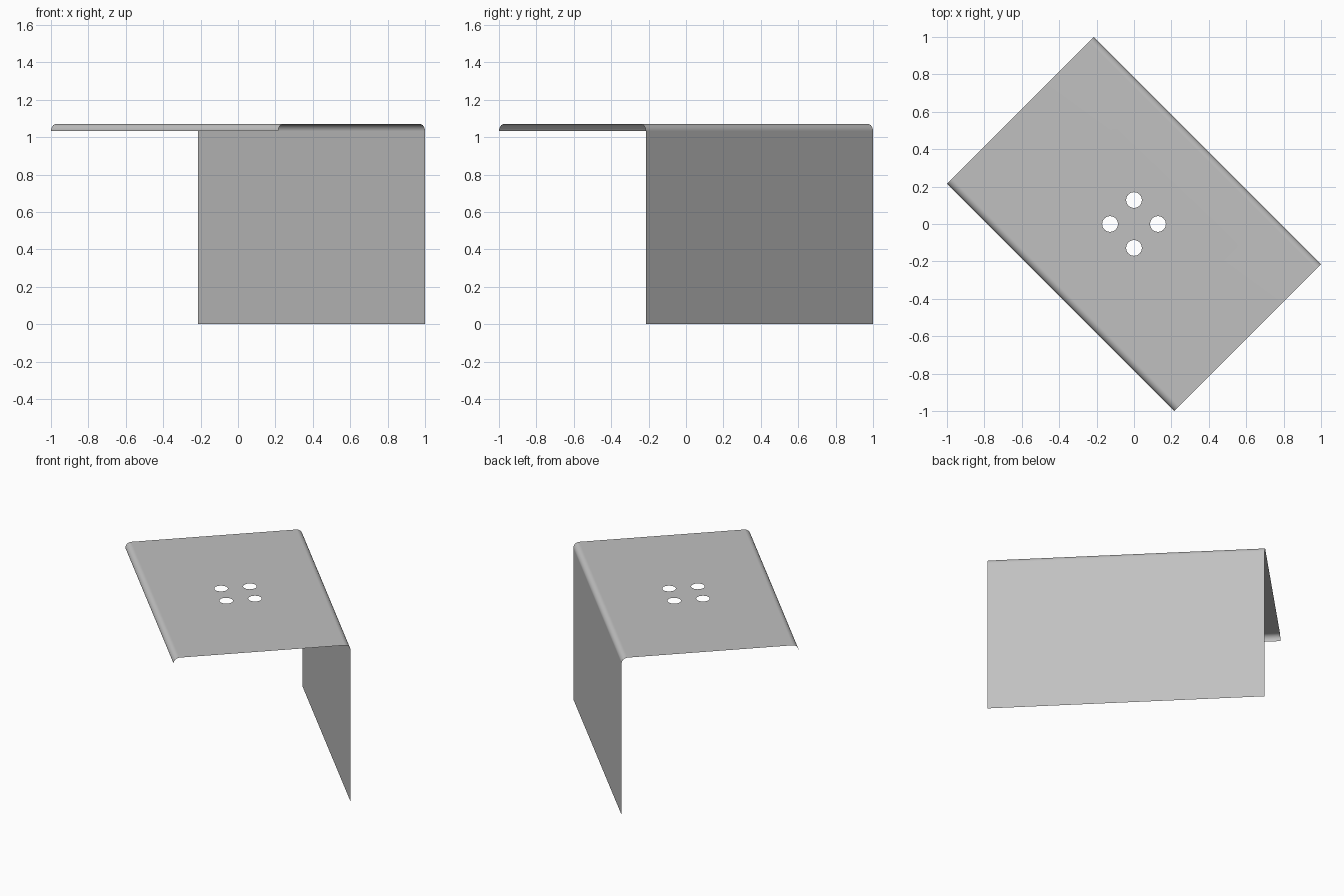
import bpy, bmesh
from math import sin, cos, pi
from mathutils import Matrix

if "Cube" in bpy.data.objects:
    bpy.data.objects.remove(bpy.data.objects["Cube"])

HALF_W, HALF_L = 0.555, 0.859      # half width across the bends, half length along them
TOP, BEND = 1.07, 0.038            # height and bend radius
HOLE_R, HOLE_OFFSET = 0.042, 0.128
STEPS = 8

steel = bpy.data.materials.new("grey sheet metal")
steel.use_nodes = True
color = (0.53, 0.53, 0.53, 1)
steel.diffuse_color = color
steel.node_tree.nodes["Principled BSDF"].inputs["Base Color"].default_value = color

bm = bmesh.new()


def bend(side):
    """Quarter-round profile from the top panel down to the vertical."""
    return [(side * (HALF_W - BEND + BEND * sin(a)), TOP - BEND + BEND * cos(a))
            for a in (i * pi / 2 / STEPS for i in range(STEPS + 1))]


def sweep(profile, side):
    """Extrude a profile along the length; return the edge at its start."""
    rows = [[bm.verts.new((x, y, z)) for y in (-HALF_L, HALF_L)] for x, z in profile]
    for (a, b), (c, d) in zip(rows, rows[1:]):
        bm.faces.new((a, c, d, b) if side > 0 else (a, b, d, c))
    return rows[0]


# Short rolled lip on one side, bend and tall leg on the other
lip = sweep(bend(-1), -1)
leg = sweep(bend(1) + [(HALF_W, 0)], 1)

# Outline of the top panel and its four holes
border = [bm.edges.get(lip), bm.edges.get(leg),
          bm.edges.new((lip[0], leg[0])), bm.edges.new((lip[1], leg[1]))]
for k in range(4):
    t = pi / 4 + k * pi / 2
    place = Matrix.Translation((HOLE_OFFSET * cos(t), HOLE_OFFSET * sin(t), TOP))
    ring = bmesh.ops.create_circle(bm, segments=32, radius=HOLE_R, matrix=place)["verts"]
    border += list({e for v in ring for e in v.link_edges})

# Fill the panel around the holes
bmesh.ops.triangle_fill(bm, edges=border, use_beauty=True, normal=(0, 0, 1))
bmesh.ops.recalc_face_normals(bm, faces=bm.faces)
panel = max(bm.faces, key=lambda f: f.calc_center_median().z)
if panel.normal.z < 0:
    bmesh.ops.reverse_faces(bm, faces=bm.faces)

# Bracket stands diagonally
bmesh.ops.rotate(bm, verts=bm.verts, cent=(0, 0, 0), matrix=Matrix.Rotation(pi / 4, 3, 'Z'))

mesh = bpy.data.meshes.new("bent_bracket")
bm.to_mesh(mesh)
bm.free()
mesh.materials.append(steel)
bracket = bpy.data.objects.new("bent_bracket", mesh)
bpy.context.collection.objects.link(bracket)

# Smooth bends with clean flat panels
bpy.ops.object.select_all(action='DESELECT')
bracket.select_set(True)
bpy.context.view_layer.objects.active = bracket
bpy.ops.object.shade_smooth_by_angle()
bracket.modifiers.new("flat panels", 'WEIGHTED_NORMAL').keep_sharp = True
